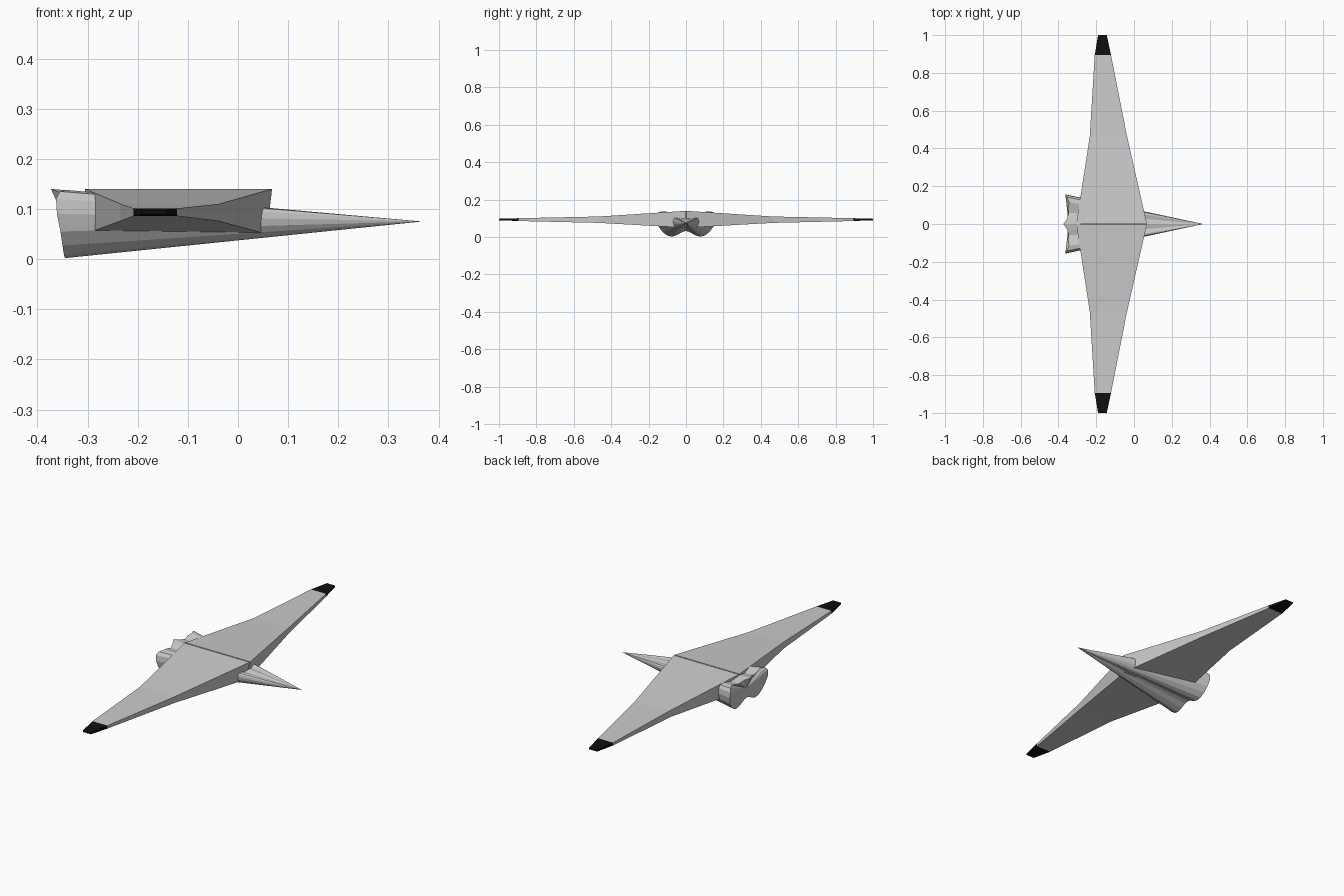
import bpy, bmesh

if "Cube" in bpy.data.objects:
    bpy.data.objects.remove(bpy.data.objects["Cube"])


def make_object(name, verts, faces, material=None):
    mesh = bpy.data.meshes.new(name)
    mesh.from_pydata(verts, [], faces)
    bm = bmesh.new()
    bm.from_mesh(mesh)
    bmesh.ops.recalc_face_normals(bm, faces=bm.faces)
    bm.to_mesh(mesh)
    bm.free()
    obj = bpy.data.objects.new(name, mesh)
    bpy.context.collection.objects.link(obj)
    if material:
        mesh.materials.append(material)
    return obj


def loft(name, stations, side, material=None):
    """Closed loft through four-cornered wing sections."""
    verts, faces = [], []
    for y, back, front_low, front_top, low, top in stations:
        verts += [(back, side * y, low), (front_low, side * y, low),
                  (front_top, side * y, top), (back, side * y, top)]
    for s in range(len(stations) - 1):
        for i in range(4):
            j = (i + 1) % 4
            faces.append((4*s + i, 4*s + j, 4*s + 4 + j, 4*s + 4 + i))
    n = len(verts)
    faces += [(0, 1, 2, 3), (n - 4, n - 3, n - 2, n - 1)]
    return make_object(name, verts, faces, material)


black = bpy.data.materials.new("black")
black.diffuse_color = (0.005, 0.005, 0.005, 1)
black.use_nodes = True
black.node_tree.nodes["Principled BSDF"].inputs["Base Color"].default_value = black.diffuse_color

# Wings and black wing tips: y, back x, front x low, front x top, z low, z top
wing = [(0.003, -0.305, 0.057, 0.068, 0.05, 0.14),
        (0.465, -0.234, -0.04, -0.037, 0.076, 0.11),
        (0.895, -0.208, -0.122, -0.122, 0.086, 0.101)]
tip = [wing[-1], (1.0, -0.19, -0.144, -0.144, 0.09, 0.098)]
for label, side in (("left", 1), ("right", -1)):
    loft(label + "_wing", wing, side)
    loft(label + "_wing_tip", tip, side, black)

# Body: pointed nose fanning back to a lobed tail outline
half = [(-0.373, 0.0, 0.14), (-0.354, 0.03, 0.133), (-0.346, 0.06, 0.125),
        (-0.35, 0.085, 0.131), (-0.343, 0.115, 0.138), (-0.355, 0.142, 0.135),
        (-0.363, 0.154, 0.12), (-0.361, 0.156, 0.09), (-0.354, 0.146, 0.055),
        (-0.35, 0.125, 0.027), (-0.347, 0.1, 0.008), (-0.345, 0.075, 0.002),
        (-0.346, 0.045, 0.012), (-0.348, 0.02, 0.027), (-0.35, 0.0, 0.033)]
outline = half + [(x, -y, z) for x, y, z in half[-2:0:-1]]
n = len(outline)
verts = outline + [(0.367, 0, 0.075), (-0.346, 0, 0.08)]
faces = []
for i in range(n):
    j = (i + 1) % n
    faces += [(i, j, n), (j, i, n + 1)]
make_object("body", verts, faces)
